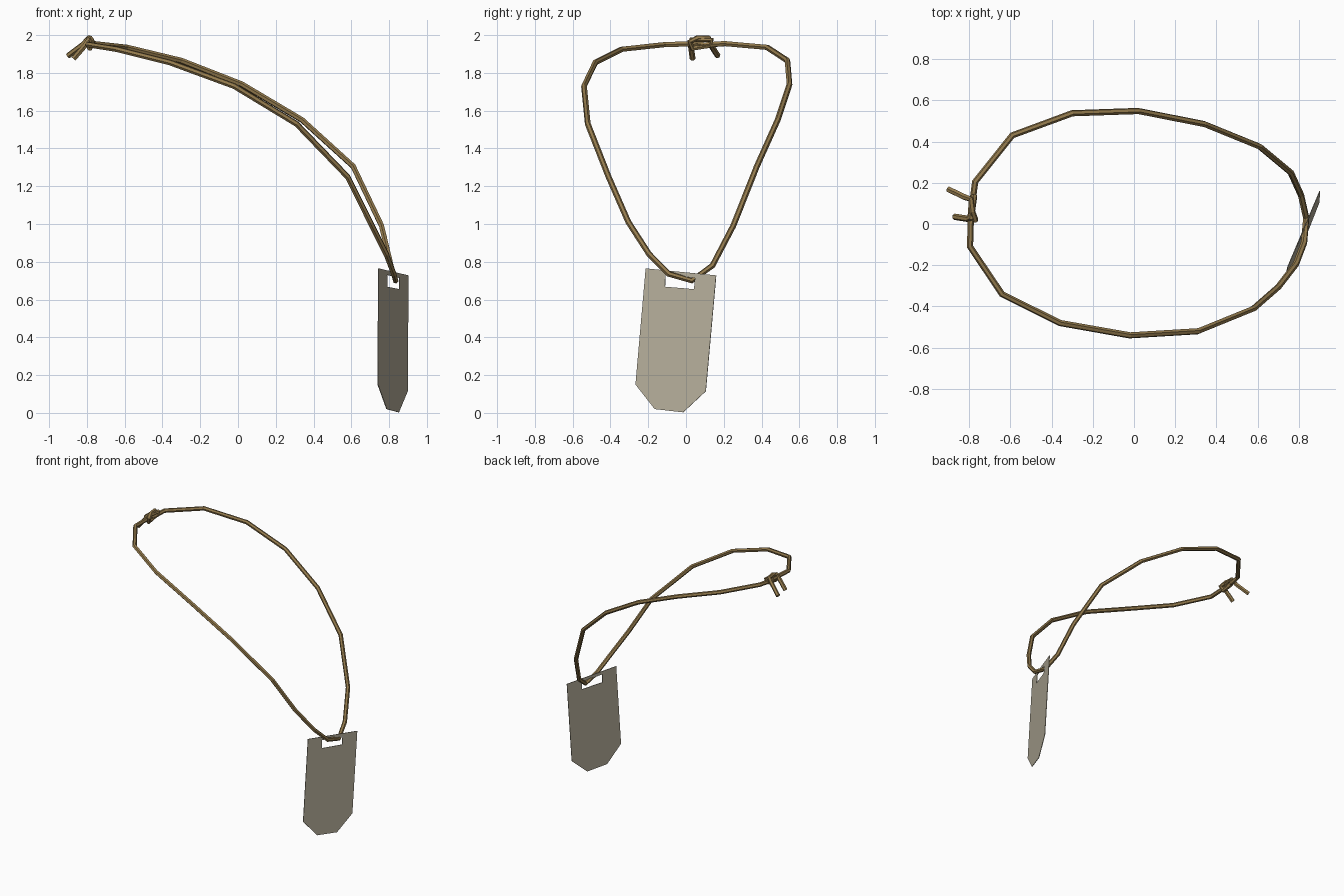
import bpy
import bmesh

if "Cube" in bpy.data.objects:
    bpy.data.objects.remove(bpy.data.objects["Cube"])


def material(name, rgb):
    mat = bpy.data.materials.new(name)
    mat.diffuse_color = (*rgb, 1)
    mat.use_nodes = True
    mat.node_tree.nodes["Principled BSDF"].inputs["Base Color"].default_value = mat.diffuse_color
    return mat


cord_mat = material("tan_cord", (0.30, 0.20, 0.075))
tag_mat = material("pale_metal", (0.47, 0.43, 0.33))


def cord(name, points, radius):
    """Six-sided tube swept along straight segments."""
    curve = bpy.data.curves.new(name, 'CURVE')
    curve.dimensions = '3D'
    curve.bevel_depth = radius
    curve.bevel_resolution = 1
    curve.use_fill_caps = True
    spline = curve.splines.new('POLY')
    spline.points.add(len(points) - 1)
    for p, co in zip(spline.points, points):
        p.co = (*co, 1)
    spline.use_smooth = False
    ob = bpy.data.objects.new(name, curve)
    bpy.context.collection.objects.link(ob)
    curve.materials.append(cord_mat)
    bpy.ops.object.select_all(action='DESELECT')
    ob.select_set(True)
    bpy.context.view_layer.objects.active = ob
    bpy.ops.object.convert(target='MESH')
    return ob


# Neck loop, from the knot down through the tag and back up
cord("neck_cord", [
    (-0.79, 0.08, 1.955), (-0.795, -0.11, 1.95), (-0.64, -0.34, 1.925),
    (-0.36, -0.48, 1.855), (-0.02, -0.54, 1.73), (0.31, -0.52, 1.53),
    (0.58, -0.41, 1.25), (0.70, -0.305, 1.01), (0.785, -0.195, 0.84),
    (0.825, -0.09, 0.735), (0.835, 0.03, 0.70), (0.81, 0.14, 0.78),
    (0.76, 0.25, 0.99), (0.61, 0.375, 1.305), (0.34, 0.485, 1.55),
    (0.02, 0.548, 1.74), (-0.30, 0.537, 1.865), (-0.59, 0.43, 1.935),
    (-0.77, 0.205, 1.955), (-0.79, 0.06, 1.945)], 0.0155)

# Knot: two strands, each wrapping back on itself and ending in a loose tail
cord("knot_strand_front", [
    (-0.79, 0.06, 1.955), (-0.78, 0.13, 1.945), (-0.775, 0.135, 1.975),
    (-0.79, 0.03, 1.975), (-0.805, 0.025, 1.95), (-0.87, 0.035, 1.875)], 0.0155)
cord("knot_strand_back", [
    (-0.785, 0.12, 1.945), (-0.785, 0.035, 1.93), (-0.77, 0.02, 1.965),
    (-0.785, 0.06, 1.984), (-0.79, 0.12, 1.984), (-0.82, 0.13, 1.95),
    (-0.9, 0.168, 1.89)], 0.0155)

# Tag: thin tilted plate with a clipped lower end and a slot for the cord
outline = [(-0.213, 0.765), (0.16, 0.728), (0.105, 0.115),
           (-0.015, 0.003), (-0.165, 0.02), (-0.267, 0.15)]
slot = [(-0.108, 0.73), (0.048, 0.715), (0.043, 0.655), (-0.111, 0.668)]
bm = bmesh.new()
for loop in (outline, slot):
    vs = [bm.verts.new((0.857 + 0.42 * y - 0.032 * z, y, z)) for y, z in loop]
    for a, b in zip(vs, vs[1:] + vs[:1]):
        bm.edges.new((a, b))
bmesh.ops.triangle_fill(bm, edges=bm.edges[:], use_beauty=True,
                        normal=(0.92, -0.38, 0.03))
bmesh.ops.recalc_face_normals(bm, faces=bm.faces[:])
mesh = bpy.data.meshes.new("tag_plate")
bm.to_mesh(mesh)
bm.free()
mesh.materials.append(tag_mat)
tag = bpy.data.objects.new("tag_plate", mesh)
bpy.context.collection.objects.link(tag)
solid = tag.modifiers.new("thickness", 'SOLIDIFY')
solid.thickness = 0.004
solid.offset = 0
